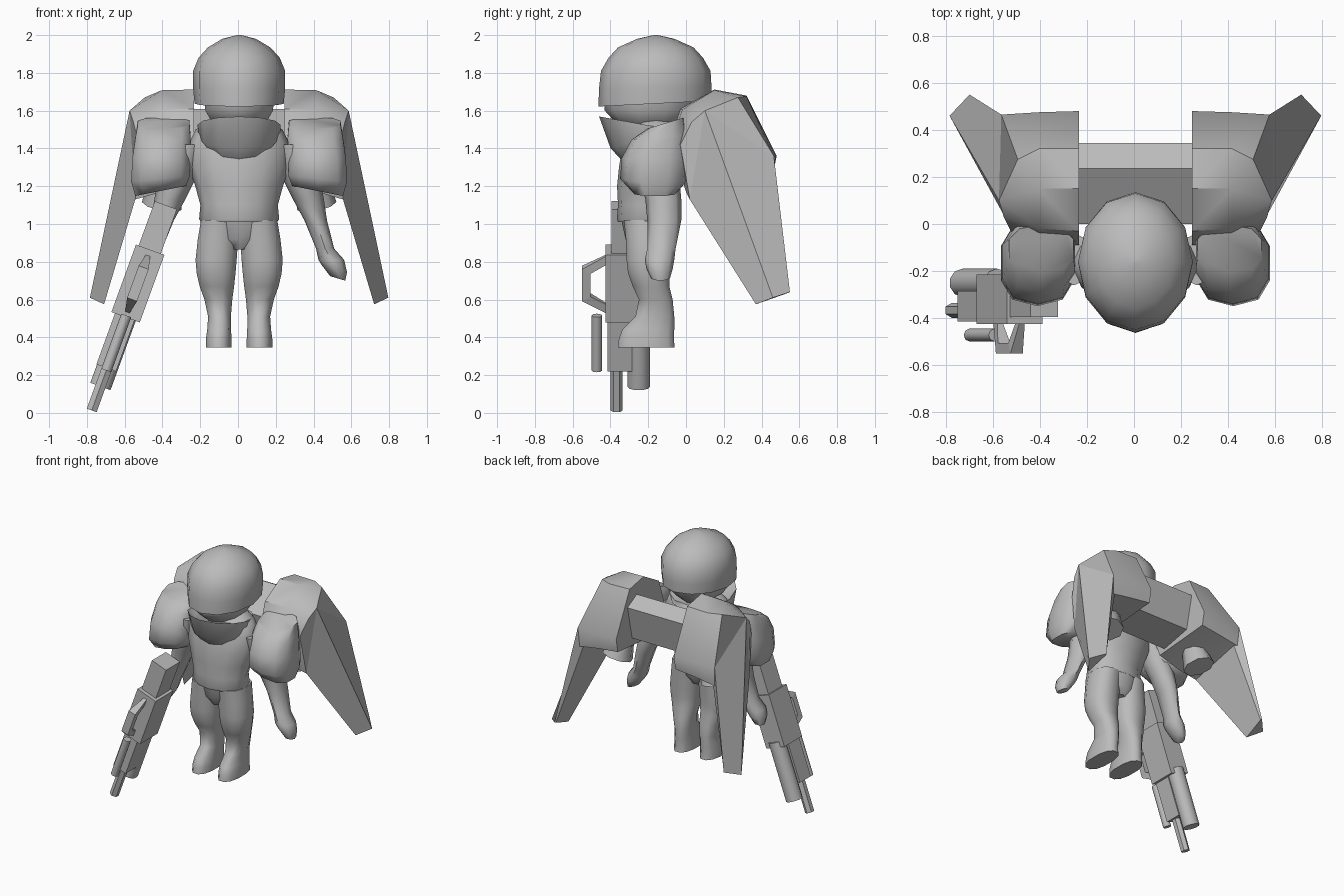
import bpy, bmesh, math
from mathutils import Matrix

grey = bpy.data.materials.new("plain_grey")
grey.diffuse_color = (0.5, 0.5, 0.5, 1)
BODY = Matrix.Translation((.006, 0, 0))  # body sits slightly off centre because of the rifle


def finish(bm, name, angle=50, mirror=False, matrix=BODY):
    """Turn a bmesh into a named object, optionally mirrored across x."""
    if mirror:
        dup = bmesh.ops.duplicate(bm, geom=bm.verts[:] + bm.edges[:] + bm.faces[:])["geom"]
        for v in dup:
            if isinstance(v, bmesh.types.BMVert):
                v.co.x *= -1
    bm.transform(matrix)
    bmesh.ops.recalc_face_normals(bm, faces=bm.faces[:])
    me = bpy.data.meshes.new(name)
    bm.to_mesh(me)
    bm.free()
    me.materials.append(grey)
    if angle:
        me.shade_smooth()
        me.set_sharp_from_angle(angle=math.radians(angle))
    ob = bpy.data.objects.new(name, me)
    bpy.context.collection.objects.link(ob)
    return ob


def skin(sections, name, **kw):
    """Skin equal-length closed sections and cap both ends."""
    bm = bmesh.new()
    rows = [[bm.verts.new(p) for p in s] for s in sections]
    for a, b in zip(rows, rows[1:]):
        for i in range(len(a)):
            j = (i + 1) % len(a)
            bm.faces.new((a[i], a[j], b[j], b[i]))
    bm.faces.new(rows[0])
    bm.faces.new(rows[-1])
    return finish(bm, name, **kw)


def loft(rings, name, n=10, power=1.0, **kw):
    """Rings are (x, y, z, rx, ry, slope_x, slope_y); power < 1 squares them off."""
    def bend(c):
        return math.copysign(abs(c) ** power, c)
    sections = []
    for r in rings:
        x, y, z, rx, ry, sx, sy = (tuple(r) + (0, 0))[:7]
        ring = []
        for i in range(n):
            a = 2 * math.pi * (i + 0.5) / n if power < 1 else 2 * math.pi * i / n - math.pi / 2
            dx, dy = rx * bend(math.cos(a)), ry * bend(math.sin(a))
            ring.append((x + dx, y + dy, z + sx * dx + sy * dy))
        sections.append(ring)
    return skin(sections, name, **kw)


# Helmet dome and head
loft([(0, -.165, 1.637, .236, .298, 0, .05), (0, -.163, 1.72, .244, .298, 0, .02),
      (0, -.16, 1.81, .244, .29), (0, -.16, 1.88, .215, .25), (0, -.16, 1.935, .165, .2),
      (0, -.16, 1.98, .09, .1), (0, -.16, 2.0, .012, .012)], "helmet", n=12, angle=65)
loft([(0, -.18, 1.50, .10, .14), (0, -.18, 1.545, .155, .2),
      (0, -.18, 1.60, .188, .25), (0, -.17, 1.66, .195, .265)], "head")

# Flared collar and torso
loft([(0, -.2, 1.40, .17, .145, 0, .4), (0, -.21, 1.45, .215, .19, 0, .25),
      (0, -.215, 1.525, .22, .245, 0, -.18), (0, -.21, 1.50, .18, .2, 0, -.1)],
     "collar", n=12)
loft([(0, -.21, 1.01, .2, .15), (0, -.21, 1.025, .212, .156), (0, -.21, 1.1, .205, .15),
      (0, -.2, 1.2, .232, .165), (0, -.185, 1.3, .265, .17), (0, -.175, 1.42, .27, .16),
      (0, -.165, 1.5, .23, .14), (0, -.16, 1.56, .13, .11)], "torso", n=12)
loft([(0, -.2, .865, .06, .09), (0, -.2, .92, .17, .12), (0, -.2, 1.02, .2, .142)], "hips")

# Legs running into boots
loft([(.108, -.21, .345, .07, .155), (.108, -.21, .39, .07, .15),
      (.106, -.2, .44, .065, .142), (.104, -.165, .51, .062, .106),
      (.11, -.16, .6, .076, .092), (.118, -.185, .67, .094, .1), (.122, -.198, .74, .106, .112),
      (.122, -.2, .81, .112, .118), (.112, -.2, .92, .11, .122), (.105, -.2, 1.02, .1, .132)],
     "booted_leg", n=12, power=.85, mirror=True, angle=75)

# Arms, fists and shoulder pads
loft([(.26, -.15, 1.42, .1, .11), (.33, -.14, 1.24, .1, .105), (.367, -.12, 1.13, .082, .095),
      (.405, -.115, 1.02, .06, .09), (.455, -.13, .87, .048, .075), (.488, -.14, .81, .068, .078),
      (.503, -.14, .765, .068, .07, -.3), (.522, -.135, .712, .04, .05, -.3)],
     "arm", n=8, mirror=True, angle=60)
loft([(.415, -.165, 1.175, .14, .125, -.2), (.416, -.167, 1.24, .162, .182, -.1),
      (.413, -.16, 1.35, .158, .18), (.403, -.135, 1.46, .152, .155, 0, .1),
      (.40, -.105, 1.535, .142, .1, 0, .3)], "shoulder_pad", n=10, power=.78,
     mirror=True, angle=60)

# Jetpack pods: inner, middle and outer side sections, the underside rising inwards
inner = [(-.09, 1.43), (-.03, 1.61), (.15, 1.712), (.32, 1.68), (.48, 1.36), (.46, 1.26), (0, 1.22)]
middle = [(-.08, 1.43), (-.02, 1.605), (.15, 1.708), (.32, 1.676), (.475, 1.36), (.455, 1.24), (0, 1.17)]
outer = [(.53, -.03, 1.42), (.56, .03, 1.54), (.58, .1, 1.6), (.5, .275, 1.67),
         (.57, .465, 1.36), (.565, .455, 1.215), (.55, .02, 1.13)]
skin([[(.24, y, z) for y, z in inner], [(.41, y, z) for y, z in middle], outer],
     "jet_pod", mirror=True, angle=38)

# Long blade wings hanging from the pods
skin([[(.58, .1, 1.6), (.57, .465, 1.36), (.54, .44, 1.22), (.55, .02, 1.13)],
      [(.79, .46, .61), (.705, .55, .64), (.7, .54, .635), (.715, .37, .575)]],
     "wing", mirror=True, angle=0)

# Exhaust nozzles, leaning back and outward
loft([(.41, .22, 1.095, .105, .105, .2, .25), (.39, .18, 1.26, .08, .08)],
     "nozzle", n=8, mirror=True)

# Bridge joining the pods
bridge = [(0, 1.47), (.235, 1.61), (.345, 1.55), (.29, 1.3), (.05, 1.25)]
skin([[(x, y, z) for y, z in bridge] for x in (-.245, .245)], "pack_bridge", angle=0)

# Rifle, built upright around its receiver and then tilted
tilt = Matrix.Translation((-.53, 0, .685)) @ Matrix.Rotation(math.radians(20), 4, "Y")


def gun_box(name, x, y, z):
    skin([[(x[0], y[0], c), (x[1], y[0], c), (x[1], y[1], c), (x[0], y[1], c)] for c in z],
         name, angle=0, matrix=tilt)


def gun_tube(name, y, r, z, n):
    loft([(0, y, z[0], r, r), (0, y, z[1], r, r)], name, n=n, matrix=tilt)


gun_box("rifle_receiver", (-.08, .08), (-.425, -.215), (-.19, .19))
gun_box("rifle_stock", (-.065, .06), (-.395, -.23), (.18, .44))
gun_box("rifle_forestock", (-.06, .05), (-.415, -.285), (-.477, -.18))
gun_tube("rifle_barrel", -.367, .032, (-.715, -.45), 6)
gun_tube("rifle_under_tube", -.25, .06, (-.58, -.15), 10)
gun_tube("rifle_side_tube", -.472, .028, (-.49, -.18), 8)

# Carry handle: bent bar following an outer and an inner outline, narrow at its ends
rim = [(-.42, .16), (-.55, .09), (-.55, -.09), (-.42, -.165)]
core = [(-.42, .11), (-.505, .065), (-.505, -.065), (-.42, -.115)]
half = [.012, .028, .028, .012]
skin([[(x, p[0], p[1]) for p, x in ((o, -w), (o, w), (c, w), (c, -w))]
      for o, c, w in zip(rim, core, half)], "rifle_handle", angle=0, matrix=tilt)
